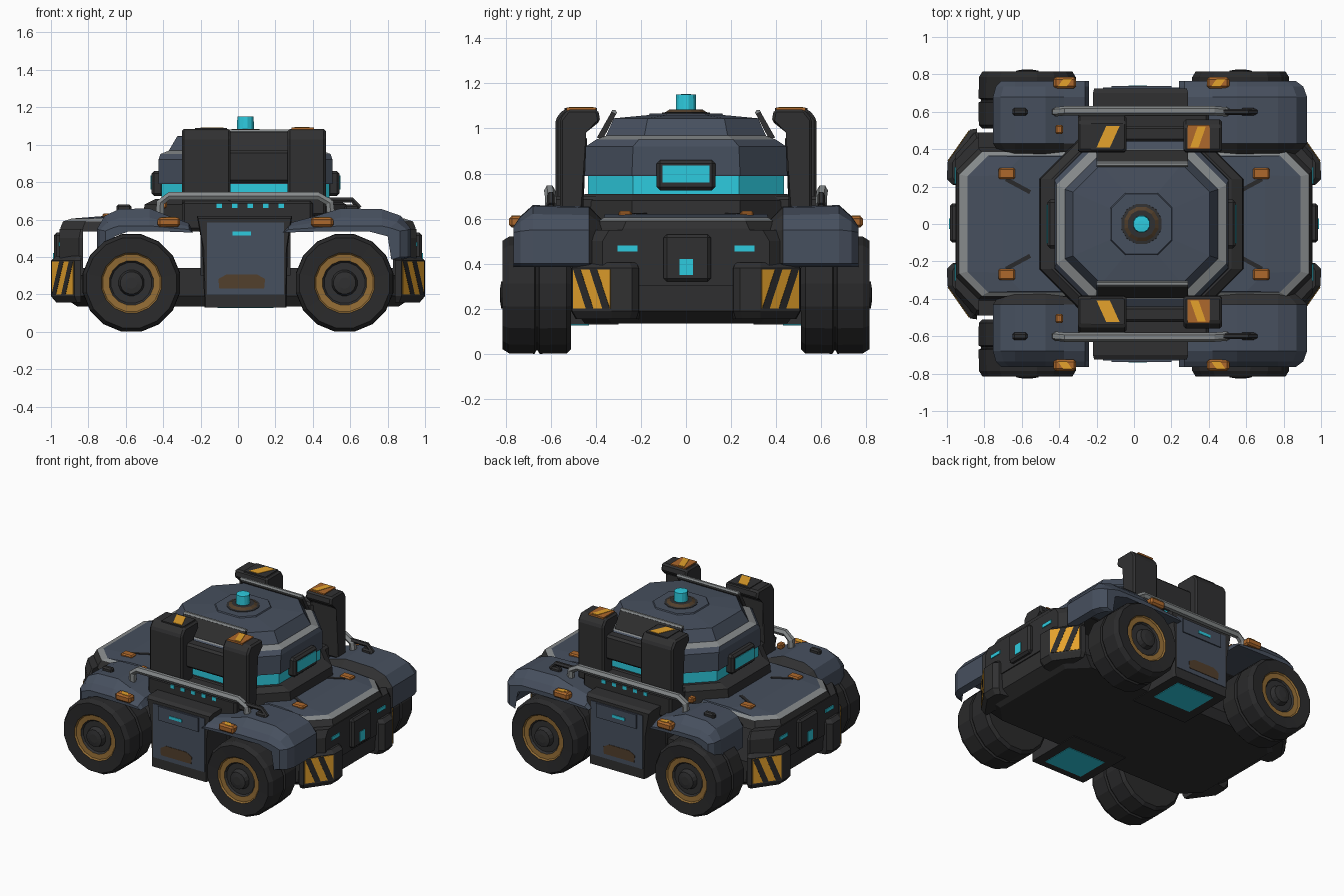
import bpy, bmesh, math
from mathutils import Vector

def material(name, rgb):
    m = bpy.data.materials.new(name)
    m.diffuse_color = (*rgb, 1)
    return m

CHAR = material("charcoal", (0.030, 0.030, 0.031))
TYRE = material("tyre_black", (0.023, 0.023, 0.024))
SLATE = material("slate_blue", (0.062, 0.079, 0.112))
GREY = material("worn_metal", (0.24, 0.255, 0.26))
CYAN = material("cyan_glow", (0.027, 0.60, 0.74))
YELLOW = material("hazard_yellow", (0.78, 0.36, 0.025))
ORANGE = material("marker_orange", (0.42, 0.14, 0.025))
BRASS = material("rim_brass", (0.29, 0.15, 0.035))
RUST = material("rust_brown", (0.085, 0.050, 0.025))

def skin(name, rings, bands, bevel=0):
    """Join equal-sized rings of points into a capped solid, one material per band."""
    n = len(rings[0])
    bands = bands if isinstance(bands, list) else [bands] * (len(rings) - 1)
    mats = list(dict.fromkeys(bands))
    bm = bmesh.new()
    vs = [[bm.verts.new(p) for p in r] for r in rings]
    for k, m in enumerate(bands):
        for i in range(n):
            j = (i + 1) % n
            bm.faces.new((vs[k][i], vs[k][j], vs[k+1][j], vs[k+1][i])).material_index = mats.index(m)
    bm.faces.new(vs[0]).material_index = mats.index(bands[0])
    bm.faces.new(vs[-1]).material_index = mats.index(bands[-1])
    if bevel:
        bmesh.ops.bevel(bm, geom=bm.edges[:], offset=bevel, segments=1, affect='EDGES')
    bmesh.ops.recalc_face_normals(bm, faces=bm.faces)
    me = bpy.data.meshes.new(name)
    bm.to_mesh(me)
    bm.free()
    for m in mats:
        me.materials.append(m)
    ob = bpy.data.objects.new(name, me)
    bpy.context.collection.objects.link(ob)
    return ob

def box(name, x0, x1, y0, y1, z0, z1, m, bevel=0):
    return skin(name, [[(x0, y0, z), (x1, y0, z), (x1, y1, z), (x0, y1, z)] for z in (z0, z1)], m, bevel)

def octagon(cx, hx, hy, c, z):
    q = [(hx, -hy + c), (hx, hy - c), (hx - c, hy), (c - hx, hy),
         (-hx, hy - c), (-hx, c - hy), (c - hx, -hy), (hx - c, -hy)]
    return [(cx + x, y, z) for x, y in q]

def stack(name, cx, specs, bands):
    return skin(name, [octagon(cx, *s) for s in specs], bands)

def lathe(name, origin, axis, side, prof, bands, n=16):
    rings = []
    for r, t in prof:
        ring = []
        for i in range(n):
            a = math.tau * (i + 0.5) / n
            u, v = r * math.cos(a), r * math.sin(a)
            p = (u, side * t, v) if axis == 'y' else (u, v, t)
            ring.append(Vector(origin) + Vector(p))
        rings.append(ring)
    return skin(name, rings, bands)

def tube(name, pts, r, m, n=6):
    pts = [Vector(p) for p in pts]
    rings = []
    for i, p in enumerate(pts):
        d = (pts[min(i + 1, len(pts) - 1)] - pts[max(i - 1, 0)]).normalized()
        side = Vector((0, 1, 0))
        up = d.cross(side).normalized()
        rings.append([p + r * (math.cos(math.tau * k / n) * side + math.sin(math.tau * k / n) * up)
                      for k in range(n)])
    return skin(name, rings, m)

def stripes(name, o, u, v, starts, w, skew, m=YELLOW, half=0.003):
    """Slanted thin plates laid on the parallelogram o + u, v."""
    o, u, v = Vector(o), Vector(u), Vector(v)
    nrm = u.cross(v).normalized() * half
    for a in starts:
        q = [o + u * a, o + u * (a + w), o + u * (a + w + skew) + v, o + u * (a + skew) + v]
        skin(name, [[p - nrm for p in q], [p + nrm for p in q]], m)

# Floor tray, deck and cabin: stacked chamfered octagons, with open wheel wells between tray and deck
stack("floor_tray", 0, [(0.86, 0.45, 0.12, 0.135), (0.94, 0.49, 0.12, 0.19), (0.95, 0.49, 0.12, 0.34)], CHAR)
box("mid_hull", -0.2, 0.28, -0.5, 0.5, 0.3, 0.6, CHAR)
stack("deck", 0, [(0.95, 0.41, 0.12, 0.535), (0.95, 0.40, 0.12, 0.555), (0.935, 0.385, 0.12, 0.59),
                  (0.89, 0.365, 0.11, 0.605), (0.7, 0.36, 0.1, 0.62)], [CHAR, CHAR, GREY, SLATE])
stack("cabin_skirt", 0.04, [(0.55, 0.47, 0.23, 0.58), (0.54, 0.47, 0.23, 0.68), (0.48, 0.45, 0.21, 0.71)], CHAR)
stack("cabin_window_band", 0.04, [(0.45, 0.435, 0.2, 0.69), (0.45, 0.435, 0.2, 0.80)], CYAN)
stack("cabin_upper", 0.04, [(0.465, 0.45, 0.21, 0.79), (0.465, 0.445, 0.21, 0.92), (0.455, 0.40, 0.19, 0.95),
                            (0.41, 0.355, 0.17, 0.968), (0.365, 0.32, 0.15, 1.045), (0.16, 0.16, 0.08, 1.06)],
      [SLATE, SLATE, GREY, SLATE, SLATE])
stack("roof_pad", 0.04, [(0.17, 0.17, 0.08, 1.05), (0.16, 0.16, 0.075, 1.067)], SLATE)
lathe("beacon", (0.04, 0, 0), 'z', 1,
      [(0.115, 1.04), (0.11, 1.07), (0.095, 1.072), (0.075, 1.085), (0.047, 1.085), (0.045, 1.15), (0.02, 1.152)],
      [CHAR, CHAR, RUST, CHAR, CYAN, CYAN], 12)

# Parts on each end
for e in (1, -1):
    skin("end_bulkhead", [[(e * x, y, z) for x, y in ((0.83, -w), (b, -w), (0.955, -w + 0.12), (0.955, w - 0.12),
                                                      (b, w), (0.83, w))]
                          for w, b, z in ((0.49, 0.85, 0.3), (0.49, 0.85, 0.5), (0.46, 0.84, 0.55))], CHAR)
    cx = 0.04 + e * 0.47
    box("window_frame", cx - 0.033, cx + 0.033, -0.13, 0.13, 0.725, 0.86, CHAR, 0.015)
    fx = cx + e * 0.033
    box("window_lens", fx - 0.004, fx + 0.004, -0.105, 0.105, 0.76, 0.835, CYAN)
    box("end_hatch", *sorted((e * 0.93, e * 0.985)), -0.1, 0.11, 0.32, 0.53, CHAR, 0.015)
    box("hatch_light", *sorted((e * 0.98, e * 0.989)), -0.028, 0.03, 0.35, 0.42, CYAN)
    for s in (1, -1):
        box("end_light", *sorted((e * 0.953, e * 0.961)), s * 0.26 - 0.045, s * 0.26 + 0.045, 0.455, 0.48, CYAN)
        box("deck_marker", e * 0.68 - 0.045, e * 0.68 + 0.045, s * 0.27 - 0.03, s * 0.27 + 0.03,
            0.6, 0.633, ORANGE, 0.008)
        # panel groove on the deck
        stripes("deck_groove", (e * 0.56, s * 0.16, 0.621), (e * 0.13, s * 0.07, 0), (e * -0.01, s * 0.02, 0),
                (0,), 1, 0, TYRE)
        # corner bumper with hazard stripes
        poly = [(0.84, 0.2), (0.97, 0.21), (1.0, 0.24), (0.997, 0.33), (0.875, 0.505), (0.84, 0.51)]
        inner = [(0.84, 0.2), (0.95, 0.22), (0.97, 0.25), (0.97, 0.33), (0.86, 0.485), (0.84, 0.49)]
        skin("corner_bumper", [[(e * x, s * y, z) for x, y in p]
                               for p, z in ((inner, 0.155), (poly, 0.19), (poly, 0.38), (inner, 0.405))], CHAR)
        corner = ((e * 0.993, s * 0.336, 0.2), (-e * 0.114, s * 0.163, 0), (0, 0, 0.175))
        stripes("hazard_plate", *corner, (0,), 1, 0, YELLOW, 0.003)
        stripes("hazard_stripe", *corner, (0, 0.45), 0.2, 0.35, TYRE, 0.0045)

# Wheels
tyre = [(0.1, 0.51), (0.245, 0.51), (0.265, 0.53), (0.266, 0.65), (0.252, 0.657), (0.252, 0.665), (0.266, 0.672),
        (0.264, 0.785), (0.245, 0.815), (0.163, 0.81), (0.155, 0.8), (0.12, 0.797), (0.11, 0.785),
        (0.07, 0.785), (0.06, 0.82), (0.03, 0.825)]
for e in (1, -1):
    for s in (1, -1):
        lathe("wheel", (e * 0.57, 0, 0.261), 'y', s, tyre, [TYRE] * 9 + [BRASS] * 2 + [CHAR] * 4)

# Fenders: arch profile swept across the width, lower at both sides
arch = [(0.24, 0.53), (0.27, 0.58), (0.42, 0.62), (0.55, 0.66), (0.77, 0.655), (0.87, 0.62), (0.925, 0.55),
        (0.925, 0.40), (0.88, 0.385), (0.80, 0.51), (0.70, 0.54), (0.42, 0.535)]
for e in (1, -1):
    k = 1 if e > 0 else 0.75
    for s in (1, -1):
        rings = []
        for y, h, inset in ((0.375, 0.5, 0.05), (0.43, 0.95, 0), (0.68, 1, 0), (0.735, 0.6, 0.02), (0.765, 0.25, 0.06)):
            rings.append([(e * (0.24 + (x - 0.24 - (inset if x > 0.8 else 0)) * k), s * y,
                           0.535 + (z - 0.535) * h if z > 0.535 else z) for x, z in arch])
        skin("fender", rings, [CHAR, SLATE, SLATE, SLATE])
        mx = 0.45 if e > 0 else -0.37
        box("fender_marker", mx - 0.06, mx + 0.06, *sorted((s * 0.725, s * 0.785)), 0.56, 0.612, ORANGE, 0.012)
        stripes("fender_chevron", (mx - 0.045, s * 0.735, 0.611), (0.08, 0, 0), (0, s * 0.04, 0), (0.1,), 0.6, 0.35)
        box("fender_latch", e * 0.61 - 0.04, e * 0.61 + 0.04, s * 0.6 - 0.02, s * 0.6 + 0.02, 0.64, 0.68, CHAR, 0.01)

# Parts on each long side
for s in (1, -1):
    Y = lambda a, b: sorted((s * a, s * b))
    # side box between the wheels
    side = [(-0.18, 0.13), (0.26, 0.13), (0.265, 0.45), (0.29, 0.62), (-0.22, 0.62), (-0.19, 0.45)]
    skin("side_box", [[(0.04 + (x - 0.04) * q, s * y, 0.13 + (z - 0.13) * q) for x, z in side]
                      for y, q in ((0.3, 1), (0.70, 1), (0.725, 0.97))], CHAR)
    box("side_panel", -0.165, 0.245, *Y(0.72, 0.729), 0.2, 0.585, SLATE)
    box("side_panel_upper", -0.12, 0.2, *Y(0.725, 0.737), 0.48, 0.58, SLATE)
    box("side_light", -0.03, 0.07, *Y(0.732, 0.741), 0.515, 0.535, CYAN)
    skin("side_scuff", [[(0.02 + x, s * y, 0.262 + z) for x, z in
                         ((-0.12, -0.03), (0.12, -0.03), (0.125, 0.02), (0.08, 0.045), (-0.08, 0.045), (-0.125, 0.02))]
                        for y in (0.725, 0.732)], RUST)
    box("belly_light", -0.11, 0.19, *Y(0.43, 0.67), 0.126, 0.132, CYAN)
    # shelf with a row of lights, and its hand rail
    box("side_shelf", -0.3, 0.4, *Y(0.38, 0.6), 0.54, 0.7, CHAR, 0.015)
    for i in range(5):
        x = -0.1 + i * 0.083
        box("shelf_light", x - 0.015, x + 0.015, *Y(0.596, 0.604), 0.662, 0.686, CYAN)
    tube("hand_rail", [(-0.42, s * 0.6, 0.6), (-0.415, s * 0.6, 0.69), (-0.37, s * 0.605, 0.725),
                       (0.43, s * 0.605, 0.725), (0.49, s * 0.6, 0.69), (0.5, s * 0.6, 0.6)], 0.025, GREY)
    tube("rail_end", [(0.46, s * 0.6, 0.705), (0.61, s * 0.6, 0.705), (0.65, s * 0.6, 0.66)], 0.016, CHAR)
    # hooked pillars and the panel between them
    hook = [(0.455, 0.62), (0.58, 0.62), (0.58, 1.04), (0.545, 1.085), (0.39, 1.085), (0.38, 1.03), (0.455, 0.99)]
    for x0, x1, d in ((-0.3, -0.04, 0), (0.265, 0.47, 0.02)):
        skin("pillar", [[(x, s * (y - d * (y > 0.5)), z) for y, z in hook] for x in (x0, x1)], CHAR, 0.012)
    box("pillar_panel", -0.06, 0.28, *Y(0.44, 0.525), 0.795, 0.97, CHAR, 0.015)
    box("cap_plate", 0.285, 0.405, *Y(0.40, 0.53), 1.08, 1.092, ORANGE)
    stripes("cap_stripe", (0.29, s * 0.41, 1.092), (0.11, 0, 0), (0, s * 0.11, 0), (0.1,), 0.4, 0.35)
    box("cap_block", -0.23, -0.06, *Y(0.395, 0.54), 1.08, 1.09, CHAR)
    stripes("cap_stripe", (-0.2, s * 0.41, 1.09), (0.13, 0, 0), (0, s * 0.115, 0), (0,), 0.55, 0.4)
    box("pillar_marker", -0.42, -0.38, *Y(0.48, 0.53), 0.66, 0.70, ORANGE, 0.008)
    # slanted guard along the roof edge with a metal lip
    skin("roof_guard", [[(x, s * y, z) for y, z in ((0.37, 0.95), (0.395, 0.96), (0.33, 1.075), (0.31, 1.065))]
                        for x in (-0.2, 0.29)], CHAR)
    tube("roof_guard_lip", [(-0.2, s * 0.32, 1.07), (0.29, s * 0.32, 1.07)], 0.014, GREY)
